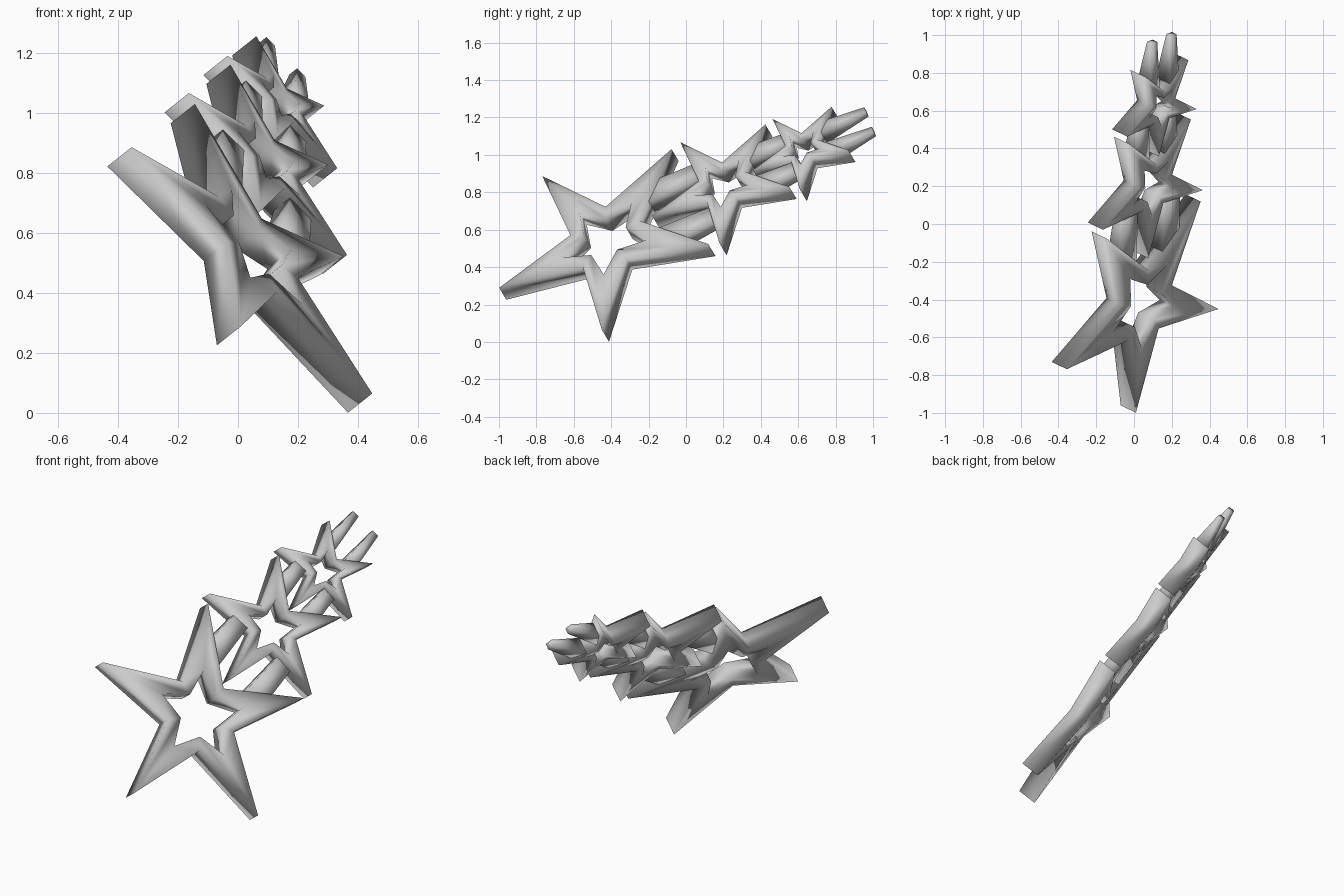
import bpy, bmesh, math
from mathutils import Vector, Matrix

if "Cube" in bpy.data.objects:
    bpy.data.objects.remove(bpy.data.objects["Cube"])

# Shared tilted plane: up runs along the chain, normal is the thickness direction
up = Vector((0.083, 0.90, 0.43)).normalized()
right = Vector((0.673, 0.265, -0.69))
right = (right - up * right.dot(up)).normalized()
normal = right.cross(up)
HALF = 0.055


def frame(center):
    m = Matrix((right, up, normal)).transposed().to_4x4()
    m.translation = Vector(center)
    return m


def finish(bm, name, center):
    bmesh.ops.recalc_face_normals(bm, faces=bm.faces)
    me = bpy.data.meshes.new(name)
    bm.to_mesh(me)
    bm.free()
    for p in me.polygons:
        p.use_smooth = True
    ob = bpy.data.objects.new(name, me)
    bpy.context.collection.objects.link(ob)
    ob.matrix_world = frame(center)
    return ob


def star_ring(bm, tip, valley, z):
    # Ten-point star outline with one tip pointing back down the chain
    ring = []
    for i in range(10):
        a = math.radians(-90 + 36 * i)
        r = valley if i % 2 else tip
        ring.append(bm.verts.new((r * math.cos(a), r * math.sin(a), z)))
    return ring


def star_frame(name, center, R):
    bm = bmesh.new()
    rings = [star_ring(bm, R, 0.33 * R, HALF), star_ring(bm, R, 0.33 * R, -HALF),
             star_ring(bm, 0.40 * R, 0.20 * R, -HALF), star_ring(bm, 0.40 * R, 0.20 * R, HALF)]
    for k in range(4):
        a, b = rings[k], rings[(k + 1) % 4]
        for i in range(10):
            j = (i + 1) % 10
            bm.faces.new((a[i], a[j], b[j], b[i]))
    return finish(bm, name, center)


def bar(name, center, x, y0, y1, w0, w1, t0, t1):
    # Tapered strut running along the chain
    bm = bmesh.new()
    ends = []
    for y, w, t in ((y0, w0, t0), (y1, w1, t1)):
        ends.append([bm.verts.new((x + sx * w / 2, y, sz * t / 2))
                     for sx, sz in ((-1, -1), (1, -1), (1, 1), (-1, 1))])
    a, b = ends
    for i in range(4):
        j = (i + 1) % 4
        bm.faces.new((a[i], a[j], b[j], b[i]))
    bm.faces.new(a)
    bm.faces.new(b)
    return finish(bm, name, center)


# size label, centre, radius, strut end, strut widths and thicknesses
links = [
    ("large", (0.022, -0.416, 0.527), 0.627, 0.62, 0.13, 0.10, 0.10, 0.07),
    ("middle", (0.070, 0.208, 0.820), 0.412, 0.43, 0.10, 0.075, 0.10, 0.06),
    ("small", (0.115, 0.634, 1.010), 0.286, 0.39, 0.075, 0.042, 0.10, 0.035),
]
for label, c, R, y1, w0, w1, t0, t1 in links:
    star_frame(label + "_star", c, R)
    for side, s in (("left", -1), ("right", 1)):
        bar(label + "_" + side + "_strut", c, s * 0.265 * R, 0.45 * R, y1, w0, w1, t0, t1)
